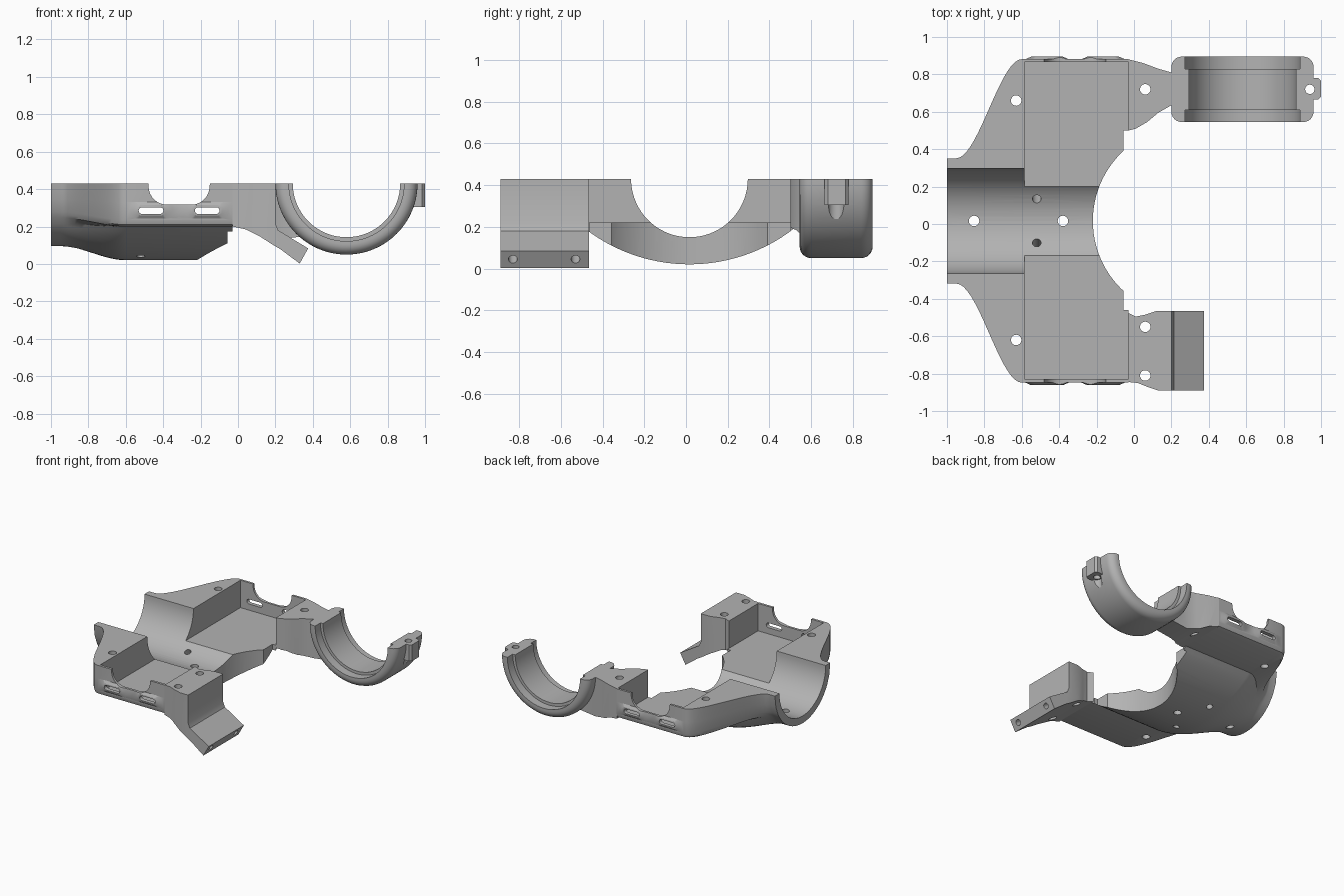
import bpy, bmesh
from math import sin, cos, pi, radians, sqrt
from mathutils import Vector

cube = bpy.data.objects.get("Cube")
if cube:
    bpy.data.objects.remove(cube, do_unlink=True)

grey = bpy.data.materials.new("matte grey")
grey.use_nodes = True
GREY = (0.45, 0.45, 0.45, 1)
grey.diffuse_color = GREY
grey.node_tree.nodes["Principled BSDF"].inputs["Base Color"].default_value = GREY

MID = 0.0165   # y of the symmetry line
TOP = 0.43     # parting plane


def loft(name, sections):
    """Skin closed sections of equal point count and cap both ends."""
    bm = bmesh.new()
    rings = [[bm.verts.new(p) for p in s] for s in sections]
    n = len(rings[0])
    for a, b in zip(rings, rings[1:]):
        for i in range(n):
            j = (i + 1) % n
            bm.faces.new((a[i], a[j], b[j], b[i]))
    bm.faces.new(rings[0])
    bm.faces.new(rings[-1])
    bmesh.ops.recalc_face_normals(bm, faces=bm.faces)
    mesh = bpy.data.meshes.new(name)
    bm.to_mesh(mesh)
    bm.free()
    mesh.materials.append(grey)
    ob = bpy.data.objects.new(name, mesh)
    bpy.context.collection.objects.link(ob)
    return ob


def prism(name, pts, axis, lo, hi):
    """Extrude a flat outline along y (outline in xz) or z (outline in xy)."""
    place = (lambda p, h: (p[0], h, p[1])) if axis == "y" else (lambda p, h: (p[0], p[1], h))
    return loft(name, [[place(p, h) for p in pts] for h in (lo, hi)])


def rod(a, b, r, n=24):
    """Round bar between two points."""
    a, b = Vector(a), Vector(b)
    q = (b - a).to_track_quat("Z", "Y")
    ring = [q @ Vector((r * cos(2 * pi * i / n), r * sin(2 * pi * i / n), 0)) for i in range(n)]
    return loft("cutter", [[e + p for p in ring] for e in (a, b)])


def stadium(x, z, half, r, n=10):
    pts = []
    for side, start in ((1, -pi / 2), (-1, pi / 2)):
        for i in range(n + 1):
            t = start + pi * i / n
            pts.append((x + side * (half - r) + r * cos(t), z + r * sin(t)))
    return pts


def apply_bool(ob, tool, op="DIFFERENCE"):
    tool.hide_render = True
    m = ob.modifiers.new("bool", "BOOLEAN")
    m.operation, m.object, m.solver = op, tool, "EXACT"
    bpy.context.view_layer.objects.active = ob
    bpy.ops.object.modifier_apply(modifier=m.name)
    bpy.data.objects.remove(tool, do_unlink=True)


def drill(ob, x, y, r=0.028):
    apply_bool(ob, rod((x, y, -0.2), (x, y, 0.6), r))


# Main body: half-round collar blending into a wide tray with a curved belly
W, BELLY, HALF = 0.865, 0.82, 0.51
wide = [(W, TOP), (W, 0.33), (W, 0.235), (W - 0.01, 0.21), (W - 0.035, 0.2), (HALF, 0.2)]
angles = [0, 15, 27, 30, 33, 40]
STEPS = 14
for i in range(1, STEPS + 1):
    y = HALF * (1 - i / STEPS)
    wide.append((y, 0.02 + BELLY - sqrt(BELLY ** 2 - y * y)))
    angles.append(40 + 50 * i / STEPS)
collar = [(0.335 * cos(radians(a)), TOP - 0.335 * sin(radians(a))) for a in angles]


def body_section(x):
    t = min(max((x + 0.95) / 0.35, 0), 1)
    t = t * t * (3 - 2 * t)
    half = [(c[0] + (w[0] - c[0]) * t, c[1] + (w[1] - c[1]) * t) for c, w in zip(collar, wide)]
    full = half + [(-y, z) for y, z in reversed(half[:-1])]
    return [(x, MID + y, z) for y, z in full]


stations = [-1] + [-0.95 + 0.35 * i / 18 for i in range(19)] + [-0.03]
body = loft("main_tray", [body_section(x) for x in stations])

# Raised pads around the side slots
SLOTS = (-0.465, -0.165)
for x in SLOTS:
    for side in (-1, 1):
        y = MID + side * W
        out = [[(px, y + d, pz) for px, pz in stadium(x, 0.287, h, r)]
               for d, h, r in ((-side * 0.012, 0.115, 0.045), (0, 0.115, 0.045), (side * 0.013, 0.085, 0.027))]
        apply_bool(body, loft("slot_pad", out), "UNION")

# Hollow tray, pipe trough, concave right edge
tray = [(-0.585, -0.83), (0.1, -0.83), (0.1, 0.865), (-0.585, 0.865)]
apply_bool(body, prism("cutter", tray, "z", 0.22, 0.6))
apply_bool(body, rod((-1.1, MID, TOP), (0.1, MID, TOP), 0.28, 72))
apply_bool(body, rod((0.29, MID, -0.2), (0.29, MID, 0.6), 0.51, 96))
edge = [(-0.057, -0.46), (0.1, -0.46), (0.1, 0.5), (-0.057, 0.5)]
apply_bool(body, prism("cutter", edge, "z", -0.1, 0.6))

# Side wall dips and slots
dip = [(-0.48, 0.6), (-0.48, TOP)]
dip += [(-0.38 + 0.098 * cos(t), 0.415 + 0.098 * sin(t)) for t in [pi + pi / 20 * i for i in range(11)]]
dip += [(-0.63 - x, z) for x, z in reversed(dip)]
apply_bool(body, prism("cutter", dip, "y", -1.1, 1.1))
for x in SLOTS:
    apply_bool(body, prism("cutter", stadium(x, 0.285, 0.066, 0.018), "y", -1.1, 1.1))

# Screw holes: flanges, trough floor and the two radial ones
for x, y in ((-0.63, 0.66), (-0.63, -0.62), (-0.855, MID), (-0.38, MID)):
    drill(body, x, y)
for side in (-1, 1):
    apply_bool(body, rod((-0.52, MID, TOP), (-0.52, MID + side * 0.25, TOP - 0.54), 0.023))

# Front arm with its angled foot
arm_profile = [(-0.03, TOP), (0.2, TOP), (0.2, 0.215), (0.215, 0.18), (0.375, 0.083), (0.33, 0.002),
               (0.225, 0.08), (0.19, 0.1), (0.12, 0.145), (0.04, 0.185), (-0.03, 0.2)]
front_arm = prism("front_arm", arm_profile, "y", -0.95, -0.4)
arm_plan = [(-0.03, -0.845), (0.02, -0.85), (0.07, -0.87), (0.13, -0.89), (0.5, -0.89), (0.5, -0.465),
            (0.12, -0.465), (0.06, -0.485), (0.01, -0.495), (-0.03, -0.475)]
apply_bool(front_arm, prism("cutter", arm_plan, "z", -0.2, 0.6), "INTERSECT")
for y in (-0.55, -0.81):
    drill(front_arm, 0.06, y)
for y in (-0.53, -0.83):
    apply_bool(front_arm, rod((0.26, y, 0.1), (0.44, y, -0.007), 0.021))

# Rear arm reaching to the ring
rear_profile = [(-0.03, TOP), (0.26, TOP), (0.28, 0.25), (0.33, 0.145), (0.2, 0.13), (0.1, 0.155),
                (0.04, 0.185), (-0.03, 0.2)]
rear_arm = prism("rear_arm", rear_profile, "y", 0.4, 1)
rear_plan = [(-0.03, 0.5), (0.01, 0.51), (0.07, 0.545), (0.13, 0.595), (0.2, 0.635), (0.4, 0.64), (0.4, 0.81),
             (0.2, 0.81), (0.13, 0.83), (0.05, 0.86), (-0.03, 0.88)]
apply_bool(rear_arm, prism("cutter", rear_plan, "z", -0.2, 0.6), "INTERSECT")
drill(rear_arm, 0.06, 0.72)

# Half ring: turned profile (radius, y) with stepped bore and rounded outer corners
RX, R0, R1, RO = 0.58, 0.287, 0.308, 0.38
Y0, Y1, ROUND = 0.545, 0.895, 0.055
ring_profile = [(R1, Y0), (R1, 0.61), (R0, 0.61), (R0, 0.83), (R1, 0.83), (R1, Y1)]
for cy, start in ((Y1 - ROUND, pi / 2), (Y0 + ROUND, 0)):
    for i in range(7):
        t = start - pi / 12 * i
        ring_profile.append((RO - ROUND + ROUND * cos(t), cy + ROUND * sin(t)))
half_ring = loft("half_ring", [[(RX + r * cos(a), y, TOP + r * sin(a)) for r, y in ring_profile]
                               for a in [pi + pi * i / 56 for i in range(57)]])

# Screw lug on the ring, with clearance groove below it
groove = rod((0.945, 0.72, 0.23), (0.945, 0.72, 0.35), 0.038)
apply_bool(half_ring, groove)
lug_plan = [(0.89, 0.665), (0.985, 0.665), (1.0, 0.68), (1.0, 0.765), (0.985, 0.78), (0.89, 0.78)]
apply_bool(half_ring, prism("lug", lug_plan, "z", 0.305, TOP), "UNION")
drill(half_ring, 0.94, 0.72, 0.025)

# Smooth curved surfaces, keep machined edges crisp
bpy.ops.object.select_all(action="DESELECT")
for ob in (body, front_arm, rear_arm, half_ring):
    ob.select_set(True)
bpy.context.view_layer.objects.active = body
bpy.ops.object.shade_smooth_by_angle(angle=radians(30))
